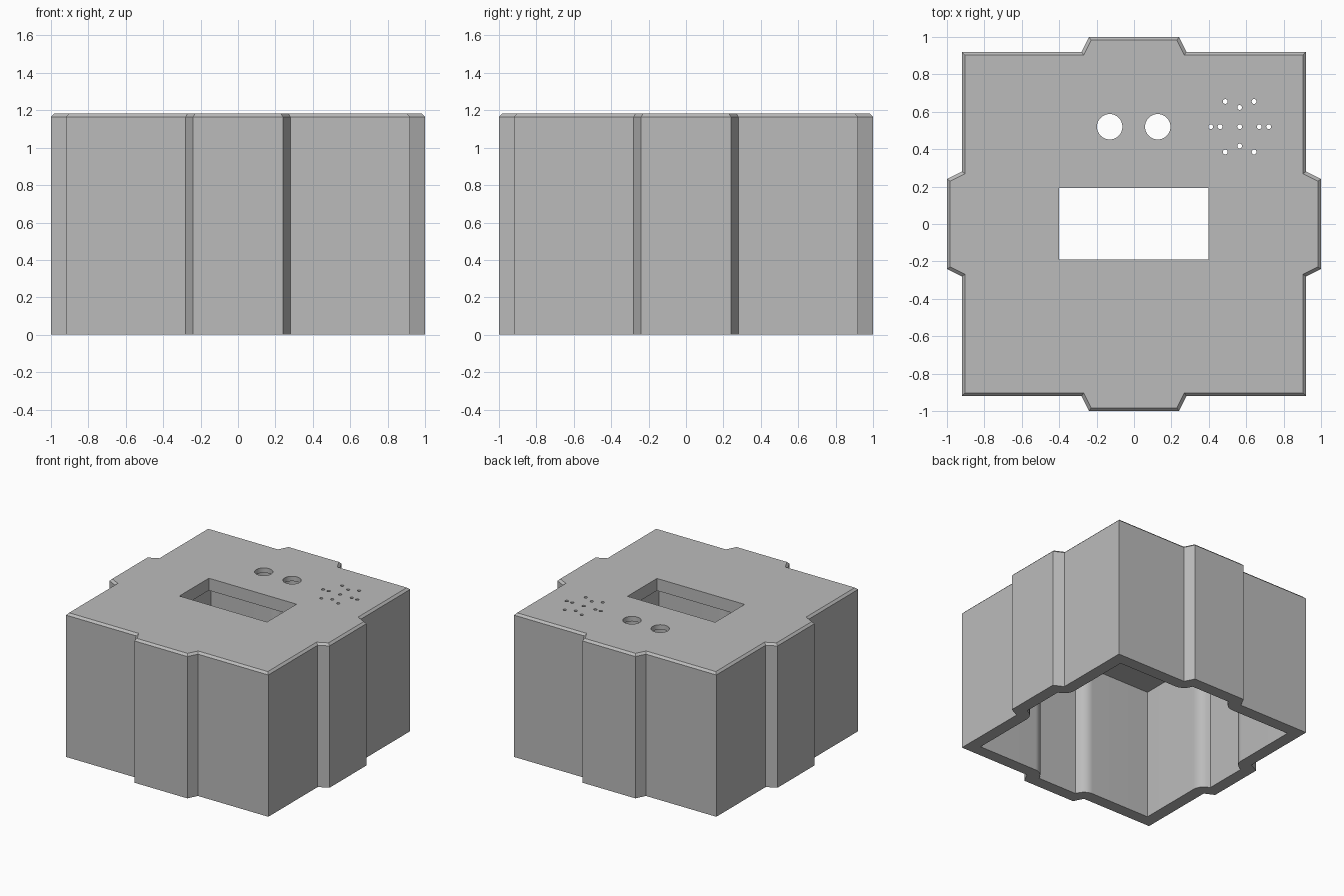
import bpy, bmesh, math
from mathutils import Vector

cube = bpy.data.objects.get("Cube")
if cube:
    bpy.data.objects.remove(cube, do_unlink=True)

HEIGHT, WALL, BEVEL = 1.182, 0.1, 0.017

grey = bpy.data.materials.new("plain_grey")
grey.use_nodes = True
colour = (0.5, 0.5, 0.5, 1)
grey.diffuse_color = colour
grey.node_tree.nodes["Principled BSDF"].inputs["Base Color"].default_value = colour


def inset(points, d, steps=0):
    """Move a counter-clockwise outline inwards; steps > 0 rounds the reflex corners."""
    result = []
    for i, p in enumerate(points):
        a = (p - points[i - 1]).normalized()
        b = (points[(i + 1) % len(points)] - p).normalized()
        na, nb = Vector((-a.y, a.x)), Vector((-b.y, b.x))
        if a.cross(b) < 0 and steps:
            for k in range(steps + 1):
                result.append(p + na.lerp(nb, k / steps).normalized() * d)
        else:
            result.append(p + (na + nb) * d / (1 + na.dot(nb)))
    return result


def loft(name, layers):
    """Closed solid through (outline, z) layers."""
    bm = bmesh.new()
    rings = [[bm.verts.new((p.x, p.y, z)) for p in pts] for pts, z in layers]
    for low, high in zip(rings, rings[1:]):
        for i in range(len(low)):
            j = (i + 1) % len(low)
            bm.faces.new((low[i], low[j], high[j], high[i]))
    bm.faces.new(rings[0][::-1])
    bm.faces.new(rings[-1])
    mesh = bpy.data.meshes.new(name)
    bm.to_mesh(mesh)
    bm.free()
    obj = bpy.data.objects.new(name, mesh)
    bpy.context.collection.objects.link(obj)
    mesh.materials.append(grey)
    return obj


def circle(x, y, r, n):
    return [Vector((x + r * math.cos(2 * math.pi * i / n),
                    y + r * math.sin(2 * math.pi * i / n))) for i in range(n)]


def cut(target, outline, z0, z1):
    cutter = loft("cutter", [(outline, z0), (outline, z1)])
    cutter.hide_render = True
    mod = target.modifiers.new("cut", "BOOLEAN")
    mod.operation = "DIFFERENCE"
    mod.solver = "EXACT"
    mod.object = cutter
    bpy.context.view_layer.objects.active = target
    bpy.ops.object.modifier_apply(modifier=mod.name)
    bpy.data.objects.remove(cutter, do_unlink=True)


# Square outline with a tapered rib in the middle of each side
side = [(-0.92, -0.92), (-0.28, -0.92), (-0.24, -1), (0.24, -1), (0.28, -0.92)]
outline = []
for quarter in range(4):
    for x, y in side:
        for _ in range(quarter):
            x, y = -y, x
        outline.append(Vector((x, y)))

# Body with a bevelled top rim
case = loft("case_shell", [(outline, 0), (outline, HEIGHT - BEVEL),
                           (inset(outline, BEVEL), HEIGHT)])

# Hollow interior, open at the bottom
cut(case, inset(outline, WALL, 8), -0.1, HEIGHT - WALL)

# Display window
window = [Vector(p) for p in ((-0.4, -0.19), (0.397, -0.19), (0.397, 0.193), (-0.4, 0.193))]
cut(case, window, 0.9, 1.3)

# Two round sensor openings, recessed from below
for x in (-0.13, 0.127):
    cut(case, circle(x, 0.52, 0.068, 48), 0.9, 1.3)
    cut(case, circle(x, 0.52, 0.085, 48), 0.9, HEIGHT - 0.04)

# Sound grille: a row of five and mirrored rows above and below
grille = [(dx, 0) for dx in (-0.155, -0.105, 0, 0.105, 0.155)]
for s in (-1, 1):
    grille += [(0, s * 0.103), (-0.077, s * 0.135), (0.077, s * 0.135)]
for dx, dy in grille:
    cut(case, circle(0.565 + dx, 0.52 + dy, 0.013, 16), 0.9, 1.3)

bpy.ops.object.select_all(action="DESELECT")
case.select_set(True)
bpy.context.view_layer.objects.active = case
bpy.ops.object.shade_smooth_by_angle(angle=math.radians(25))
